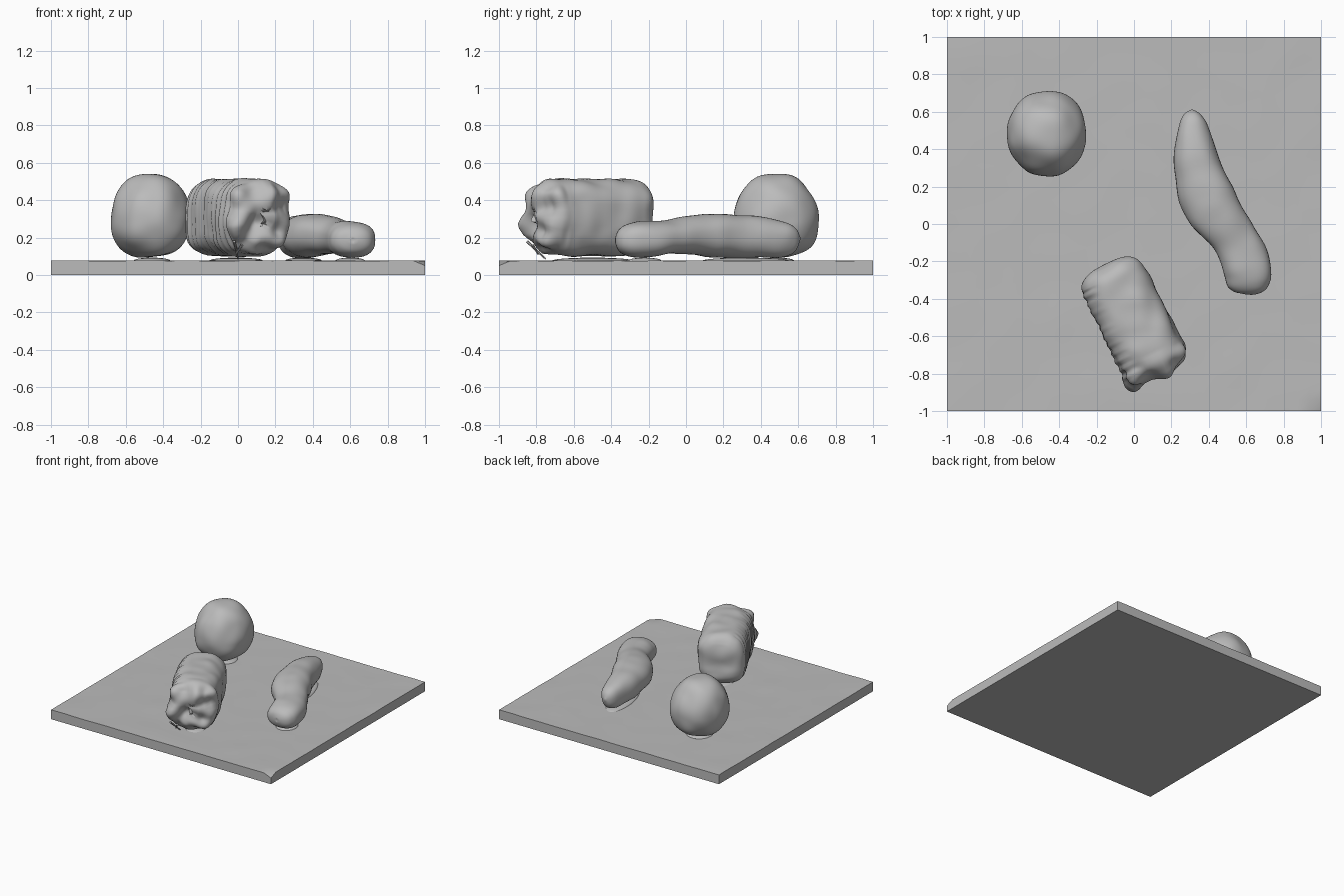
import bpy, bmesh, math
from mathutils import Vector, noise

if "Cube" in bpy.data.objects:
    bpy.data.objects.remove(bpy.data.objects["Cube"], do_unlink=True)

GREY = (0.5, 0.5, 0.5, 1.0)
grey = bpy.data.materials.new("plain grey")
grey.use_nodes = True
grey.diffuse_color = GREY
grey.node_tree.nodes["Principled BSDF"].inputs["Base Color"].default_value = GREY


def finish(name, bm, angle=50):
    """Turn a bmesh into a smooth-shaded grey object."""
    bmesh.ops.recalc_face_normals(bm, faces=bm.faces)
    me = bpy.data.meshes.new(name)
    bm.to_mesh(me)
    bm.free()
    me.materials.append(grey)
    ob = bpy.data.objects.new(name, me)
    bpy.context.collection.objects.link(ob)
    bpy.ops.object.select_all(action='DESELECT')
    ob.select_set(True)
    bpy.context.view_layer.objects.active = ob
    bpy.ops.object.shade_smooth_by_angle(angle=math.radians(angle))
    return ob


def power(v, p):
    return math.copysign(abs(v) ** (2 / p), v)


def catmull(rows, steps):
    """Smoothly resample a short list of section rows."""
    out = []
    for i in range(len(rows) - 1):
        a, b = rows[max(i - 1, 0)], rows[i]
        c, d = rows[i + 1], rows[min(i + 2, len(rows) - 1)]
        for s in range(steps):
            t = s / steps
            out.append([0.5 * (2 * q + (r - p) * t + (2 * p - 5 * q + 4 * r - u) * t * t
                               + (3 * q - p - 3 * r + u) * t ** 3)
                        for p, q, r, u in zip(a, b, c, d)])
    return out + [list(rows[-1])]


def loft(rows, p, sides=40, steps=5):
    """Rounded sections (x, y, half width, bottom z, top z) along a ground path."""
    rows = catmull(rows, steps)
    bm = bmesh.new()
    rings = []
    for i, (x, y, w, lo, hi) in enumerate(rows):
        a, b = rows[max(i - 1, 0)], rows[min(i + 1, len(rows) - 1)]
        d = Vector((b[0] - a[0], b[1] - a[1])).normalized()
        ring = []
        for k in range(sides):
            t = 2 * math.pi * k / sides
            u = w * power(math.cos(t), p)
            z = (lo + hi) / 2 + (hi - lo) / 2 * power(math.sin(t), p)
            ring.append(bm.verts.new((x - d.y * u, y + d.x * u, z)))
        rings.append(ring)
    for r, s in zip(rings, rings[1:]):
        for k in range(sides):
            bm.faces.new((r[k], r[k - 1], s[k - 1], s[k]))
    bm.faces.new(rings[0])
    bm.faces.new(rings[-1])
    return bm


def roughen(bm, size, amount):
    """Push vertices along their normals; amount may be a function of position."""
    bm.normal_update()
    for v in bm.verts:
        a = amount(v.co) if callable(amount) else amount
        v.co += v.normal * a * noise.noise(v.co * size)


# Base slab with a faintly uneven top and one chipped corner
bm = bmesh.new()
bmesh.ops.create_grid(bm, x_segments=32, y_segments=32, size=1)
for v in bm.verts:
    v.co.z = 0.076 + 0.003 * noise.noise(v.co * 5)
    if v.co.x > 0.97 and v.co.y < -0.97:
        v.co.z = 0.05
rim = [e for e in bm.edges if e.is_boundary]
low = bmesh.ops.extrude_edge_only(bm, edges=rim)["geom"]
for g in low:
    if isinstance(g, bmesh.types.BMVert):
        g.co.z = 0
bmesh.ops.holes_fill(bm, edges=[e for e in bm.edges if e.is_boundary], sides=0)
finish("base_slab", bm, 30)

# Lumpy ball, fuller and flatter underneath
bm = bmesh.new()
bmesh.ops.create_icosphere(bm, subdivisions=5, radius=1)
for v in bm.verts:
    n = v.co.normalized()
    p = 2.5 if n.z < 0 else 2.05
    s = (math.hypot(n.x, n.y) ** p + abs(n.z) ** p) ** (-1 / p)
    v.co = Vector((-0.467 + 0.215 * n.x * s, 0.483 + 0.23 * n.y * s,
                   0.30 + (0.243 if n.z > 0 else 0.205) * n.z * s))
roughen(bm, 7, 0.014)
finish("ball", bm)

# Bent, tapered root shape
root = [(0.310, 0.608, 0.004, 0.19, 0.20), (0.311, 0.585, 0.042, 0.13, 0.245),
        (0.314, 0.53, 0.075, 0.10, 0.28), (0.322, 0.42, 0.107, 0.092, 0.31),
        (0.348, 0.28, 0.128, 0.092, 0.322), (0.393, 0.14, 0.148, 0.095, 0.325),
        (0.460, 0.03, 0.138, 0.11, 0.318), (0.530, -0.07, 0.122, 0.115, 0.295),
        (0.580, -0.16, 0.128, 0.10, 0.29), (0.607, -0.25, 0.130, 0.095, 0.285),
        (0.613, -0.32, 0.115, 0.105, 0.27), (0.615, -0.36, 0.075, 0.13, 0.24),
        (0.615, -0.374, 0.004, 0.18, 0.19)]
bm = loft(root, 2.3)
roughen(bm, 8, 0.008)
finish("bent_root", bm)

# Boxy loaf: (distance along axis, width scale, height scale)
ACROSS, ALONG = Vector((0.89, 0.455)), Vector((0.455, -0.89))
profile = [(0.122, 0.02, 0.02), (0.125, 0.45, 0.55), (0.145, 0.75, 0.78),
           (0.185, 0.94, 0.93), (0.25, 1.0, 0.99), (0.40, 1.0, 1.0),
           (0.55, 1.0, 1.0), (0.66, 1.0, 0.98), (0.72, 0.95, 0.92),
           (0.76, 0.80, 0.75), (0.778, 0.5, 0.5), (0.78, 0.02, 0.02)]
rows = []
for t, w, h in profile:
    c = ACROSS * -0.237 + ALONG * t
    rows.append((c.x, c.y, 0.182 * w, 0.305 - 0.203 * h, 0.305 + 0.208 * h))
bm = loft(rows, 3.0, sides=64, steps=8)


def torn_end(co):
    t = co.xy.dot(ALONG)
    return 0.012 + 0.06 * min(max((t - 0.66) / 0.1, 0), 1)


roughen(bm, 9, torn_end)
# Shallow ribs on the left-hand flank
for v in bm.verts:
    t, u = v.co.xy.dot(ALONG), v.co.xy.dot(ACROSS)
    if u < -0.34 and 0.2 < t < 0.72:
        v.co.xy += ACROSS * 0.004 * math.sin(t * 130)
finish("loaf", bm)

# Loose slivers under the torn end of the loaf
for i, (a, b) in enumerate([((-0.02, -0.85, 0.18), (0.0, -0.75, 0.085)),
                            ((0.02, -0.82, 0.16), (-0.01, -0.79, 0.11))]):
    a, b = Vector(a), Vector(b)
    bm = bmesh.new()
    bmesh.ops.create_cone(bm, cap_ends=True, segments=6, radius1=0.008,
                          radius2=0.004, depth=(b - a).length)
    rot = (b - a).to_track_quat('Z', 'Y').to_matrix()
    for v in bm.verts:
        v.co = rot @ v.co + (a + b) / 2
    finish(f"sliver_{i + 1}", bm)

# Low mounds where the pieces meet the slab
mounds = [("ball", -0.46, 0.48, 0.10, 0.10, 0), ("root_rear", 0.35, 0.32, 0.09, 0.24, 0.2),
          ("root_front", 0.60, -0.22, 0.08, 0.09, 0), ("loaf", -0.01, -0.50, 0.11, 0.24, 0.47)]
for name, x, y, rx, ry, turn in mounds:
    bm = bmesh.new()
    bmesh.ops.create_uvsphere(bm, u_segments=32, v_segments=12, radius=1)
    for v in bm.verts:
        px, py = v.co.x * rx, v.co.y * ry
        v.co = Vector((x + px * math.cos(turn) - py * math.sin(turn),
                       y + px * math.sin(turn) + py * math.cos(turn),
                       0.075 + 0.018 * v.co.z))
    finish(name + "_mound", bm)
